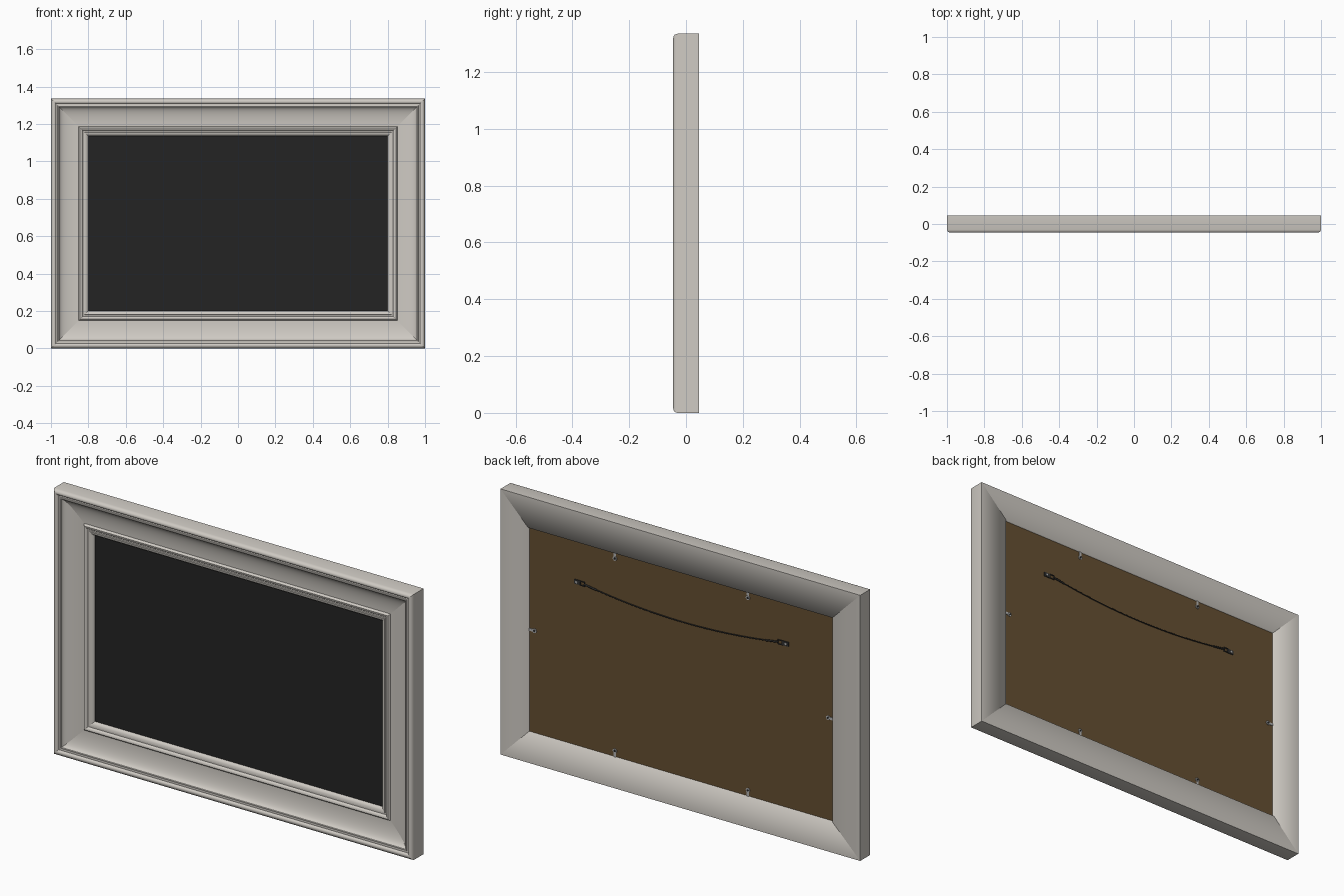
import bpy, bmesh, math
from mathutils import Matrix, Vector

cube = bpy.data.objects.get("Cube")
if cube:
    bpy.data.objects.remove(cube)

H = 1.335          # frame height
REBATE = 0.154     # border width at the back
BACK = 0.045       # back plane of the frame
BOARD = 0.034      # back plane of the backing board


def material(name, rgb, rough=0.6):
    m = bpy.data.materials.new(name)
    m.use_nodes = True
    m.diffuse_color = (*rgb, 1)
    bsdf = m.node_tree.nodes["Principled BSDF"]
    bsdf.inputs["Base Color"].default_value = (*rgb, 1)
    bsdf.inputs["Roughness"].default_value = rough
    return m


paint = material("warm grey paint", (0.62, 0.59, 0.545))
black = material("black panel", (0.017, 0.017, 0.017))
brown = material("brown backing", (0.13, 0.078, 0.031))
steel = material("steel", (0.45, 0.45, 0.45))
dark = material("dark metal", (0.03, 0.03, 0.03))


def finish(name, bm, mat):
    bmesh.ops.recalc_face_normals(bm, faces=bm.faces)
    me = bpy.data.meshes.new(name)
    bm.to_mesh(me)
    bm.free()
    me.materials.append(mat)
    ob = bpy.data.objects.new(name, me)
    bpy.context.collection.objects.link(ob)
    return ob


def add_box(bm, center, size):
    m = Matrix.Translation(center) @ Matrix.Diagonal((*size, 1))
    bmesh.ops.create_cube(bm, size=1, matrix=m)


def add_disc(bm, center, radius, depth):
    # Short cylinder whose axis runs front to back
    m = Matrix.Translation(center) @ Matrix.Rotation(math.pi / 2, 4, 'X')
    bmesh.ops.create_cone(bm, cap_ends=True, segments=12, radius1=radius,
                          radius2=radius, depth=depth, matrix=m)


# Moulding profile: (distance in from the outer edge, y)
lip = [(0, BACK), (0, -.03), (.003, -.039), (.009, -.044), (.016, -.045),
       (.022, -.043), (.026, -.038), (.027, -.033), (.036, -.033),
       (.037, -.037), (.041, -.038)]
cove = [(.044 + .104 * (1 - math.cos(t)), -.036 + .03 * math.sin(t))
        for t in (i * math.pi / 20 for i in range(11))]
bead = [(.151, -.012), (.156, -.016), (.163, -.015), (.168, -.01),
        (.17, -.004), (.178, -.004), (.18, -.008), (.187, -.007),
        (.195, -.001), (.2, .007)]
rebate = [(.2, .02), (REBATE, .02), (REBATE, BACK)]
profile = lip + cove + bead + rebate

# Frame: profile swept round four mitred corners
bm = bmesh.new()
rings = []
for d, y in profile:
    x = 1 - d
    rings.append([bm.verts.new(p) for p in
                  ((-x, y, d), (x, y, d), (x, y, H - d), (-x, y, H - d))])
for i, ring in enumerate(rings):
    nxt = rings[(i + 1) % len(rings)]
    for k in range(4):
        j = (k + 1) % 4
        bm.faces.new((ring[k], ring[j], nxt[j], nxt[k])).smooth = True
bmesh.ops.recalc_face_normals(bm, faces=bm.faces)
ring_of = {v: i for i, ring in enumerate(rings) for v in ring}
for e in bm.edges:
    a, b = (ring_of[v] for v in e.verts)
    soft = e.calc_face_angle(0) < math.radians(38)
    # Mitres stay crisp; the inner back edge is softened
    e.smooth = a == b and (soft or a == len(rings) - 1)
finish("frame", bm, paint)

# Front panel and backing board
bm = bmesh.new()
add_box(bm, (0, .012, H / 2), (1.62, .01, H - .38))
finish("picture_panel", bm, black)
bm = bmesh.new()
add_box(bm, (0, (BOARD + .02) / 2, H / 2),
        (2 - 2 * REBATE, BOARD - .02, H - 2 * REBATE))
finish("backing_board", bm, brown)

# Retaining clips: two along the top and bottom, one on each side
spots = [(x, z, (0, s)) for x in (-.37, .37)
         for z, s in ((REBATE, 1), (H - REBATE, -1))]
spots += [(s * (1 - REBATE), H / 2, (-s, 0)) for s in (-1, 1)]
for n, (x, z, (dx, dz)) in enumerate(spots, 1):
    inward = Vector((dx, 0, dz))
    side = Vector((abs(dz), 0, abs(dx)))
    edge = Vector((x, BOARD, z))
    along = Vector((abs(dx), 0, abs(dz)))
    bm = bmesh.new()
    add_box(bm, edge + inward * .018 + Vector((0, .003, 0)),
            along * .036 + side * .013 + Vector((0, .003, 0)))
    add_disc(bm, edge + inward * .03 + Vector((0, .003, 0)), .011, .004)
    finish(f"clip_{n}", bm, steel)
    bm = bmesh.new()
    add_disc(bm, edge + inward * .03 + Vector((0, .006, 0)), .005, .004)
    finish(f"clip_screw_{n}", bm, dark)

# Hangers: plate, screw and ring on each side
HZ = .976
for s, label in ((1, "left"), (-1, "right")):
    bm = bmesh.new()
    add_box(bm, (s * .578, BOARD + .002, HZ), (.036, .004, .022))
    for dz in (-.01, .01):
        add_box(bm, (s * .55, BOARD + .004, HZ + dz), (.026, .004, .004))
    for dx in (.538, .562):
        add_box(bm, (s * dx, BOARD + .004, HZ), (.004, .004, .024))
    finish(f"hanger_{label}", bm, dark)
    bm = bmesh.new()
    add_disc(bm, (s * .582, BOARD + .005, HZ), .006, .003)
    finish(f"hanger_screw_{label}", bm, steel)


# Sagging wire with twisted ends
def wire(name, x0, x1, radius):
    cu = bpy.data.curves.new(name, 'CURVE')
    cu.dimensions = '3D'
    cu.bevel_depth = radius
    cu.bevel_resolution = 1
    cu.use_fill_caps = True
    sp = cu.splines.new('POLY')
    n = 16
    sp.points.add(n)
    for i, p in enumerate(sp.points):
        x = x0 + (x1 - x0) * i / n
        p.co = (x, BOARD + .005, HZ - .043 * (1 - (x / .54) ** 2), 1)
    cu.materials.append(dark)
    bpy.context.collection.objects.link(bpy.data.objects.new(name, cu))


wire("hanging_wire", -.54, .54, .0028)
wire("wire_twist_left", .47, .54, .0045)
wire("wire_twist_right", -.54, -.47, .0045)
